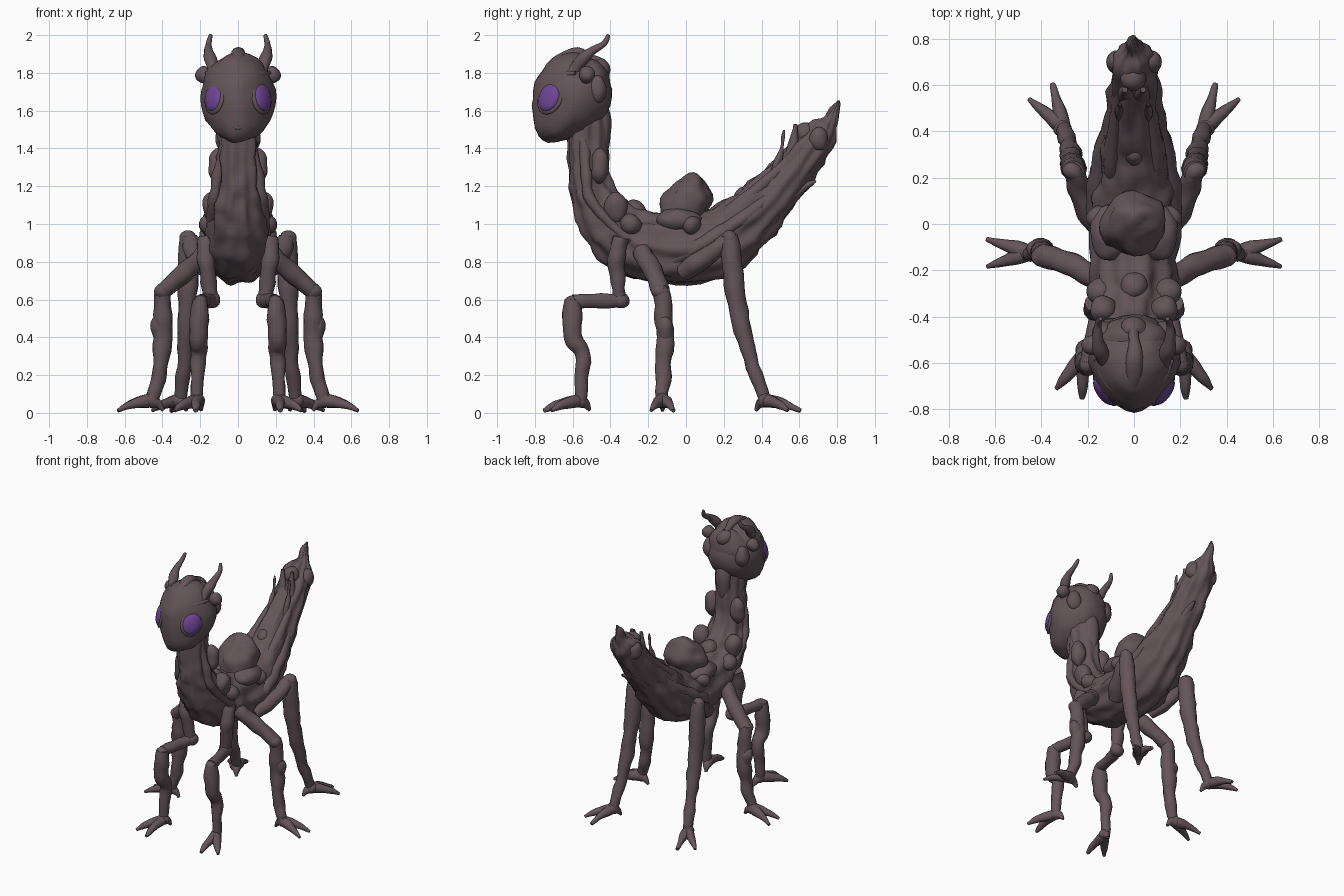
import bpy, bmesh, math
from mathutils import Vector, Matrix, noise

cube = bpy.data.objects.get("Cube")
if cube:
    bpy.data.objects.remove(cube)


def make_material(name, rgb):
    mat = bpy.data.materials.new(name)
    mat.use_nodes = True
    mat.diffuse_color = (*rgb, 1)
    bsdf = next(n for n in mat.node_tree.nodes if n.type == 'BSDF_PRINCIPLED')
    bsdf.inputs["Base Color"].default_value = (*rgb, 1)
    return mat


HIDE = make_material("dusky brown hide", (.127, .09, .099))
PURPLE = make_material("purple eye", (.155, .06, .3))


def finish(bm, name, mat, mirror, lumps):
    """Roughen the surface a little, shade it and mirror it if paired."""
    bmesh.ops.recalc_face_normals(bm, faces=bm.faces)
    bm.normal_update()
    offsets = [v.normal * noise.noise(v.co * 13) * lumps for v in bm.verts]
    for vert, offset in zip(bm.verts, offsets):
        vert.co += offset
    mesh = bpy.data.meshes.new(name)
    bm.to_mesh(mesh)
    bm.free()
    mesh.materials.append(mat)
    obj = bpy.data.objects.new(name, mesh)
    bpy.context.collection.objects.link(obj)
    if mirror:
        obj.modifiers.new("Mirror", 'MIRROR').use_mirror_merge = False
    bpy.ops.object.select_all(action='DESELECT')
    obj.select_set(True)
    bpy.context.view_layer.objects.active = obj
    bpy.ops.object.shade_smooth_by_angle(angle=math.radians(50))


def spline(before, start, end, after, t):
    """Point on a smooth curve from start to end."""
    leave, arrive = (end - before) / 2, (after - start) / 2
    bend = 3 * (end - start) - 2 * leave - arrive
    settle = 2 * (start - end) + leave + arrive
    return start + t * (leave + t * (bend + t * settle))


def limb(name, points, width=.045, taper=0, bulge=0, ridge=0,
         mirror=True, sides=14, steps=6, lumps=.012):
    """Loft a tube along points; a fourth value in a point overrides the width."""
    pts = [Vector(p if len(p) == 4 else (*p, width)) for p in points]
    pts = [2 * pts[0] - pts[1]] + pts + [2 * pts[-1] - pts[-2]]
    path = []
    for i in range(1, len(pts) - 2):
        path += [spline(*pts[i - 1:i + 3], k / steps) for k in range(steps)]
    path.append(pts[-2])
    centres = [p.to_3d() for p in path]
    final = len(path) - 1
    bm, loops, side, last = bmesh.new(), [], None, None
    for i, centre in enumerate(centres):
        t = i / final
        radius = path[i].w * (1 - taper * t) * (1 + bulge * math.sin(math.pi * math.sqrt(t)))
        aim = (centres[min(i + 1, final)] - centres[max(i - 1, 0)]).normalized()
        if last is None:
            side = Vector((1, 0, 0)) if abs(aim.x) < .8 else Vector((0, 1, 0))
        else:
            side = last.rotation_difference(aim) @ side
        side = (side - aim * side.dot(aim)).normalized()
        up, last = aim.cross(side), aim
        ring = []
        for k in range(sides):
            a = math.tau * k / sides
            r = radius * (1 + ridge * math.cos(a * 10))
            ring.append(bm.verts.new(centre + r * (side * math.cos(a) + up * math.sin(a))))
        loops.append(ring)
    for low, high in zip(loops, loops[1:]):
        for k in range(sides):
            bm.faces.new((low[k - 1], low[k], high[k], high[k - 1]))
    bm.faces.new(loops[0])
    bm.faces.new(loops[-1])
    finish(bm, name, HIDE, mirror, lumps)


def blob(name, centre, radii, mirror=True, turn=(0, 0, 0), mat=HIDE,
         lumps=.012, lean=0, chin=0, snout=0):
    """An ellipsoid, turned, leaning back, or drawn to a chin and narrow snout."""
    bm = bmesh.new()
    bmesh.ops.create_uvsphere(bm, u_segments=28, v_segments=18, radius=1)
    for vert in bm.verts:
        drop = min(vert.co.z, 0)
        vert.co.x *= 1 + snout * min(vert.co.y, 0)
        vert.co = Vector(radii) * vert.co
        vert.co.y += lean * vert.co.z - chin * drop * drop
    for axis, angle in zip("XYZ", turn):
        bm.transform(Matrix.Rotation(math.radians(angle), 4, axis))
    bm.transform(Matrix.Translation(centre))
    finish(bm, name, mat, mirror, lumps)


def knob(name, centre, size=.05, tall=1, mirror=True):
    """A rounded growth on the hide."""
    blob(name, centre, (size, size, size * tall), mirror)


def foot(name, ankle, heading):
    """Two splayed toes and a short spur about an ankle joint."""
    ankle = Vector(ankle)
    knob(name + "_ankle", ankle, .04)
    for part, turn, reach in (("inner_toe", -.32, .19), ("outer_toe", .32, .19),
                              ("spur", math.pi, .06)):
        a = heading + turn
        step = reach * Vector((math.cos(a), math.sin(a), 0))
        tip = ankle + step
        tip.z = .012
        knuckle = ankle + step * .6
        knuckle.z = .045
        limb(name + "_" + part, [ankle, knuckle, tip], width=.032, taper=.7, bulge=.25,
             sides=10, lumps=.006)


# Neck, trunk and tail in one ribbed sweep
limb("body", [
    (0, -.53, 1.6, .1), (0, -.51, 1.25, .11), (0, -.46, 1.08, .135), (0, -.36, .95, .165),
    (0, -.2, .88, .18), (0, .1, .88, .185), (0, .3, 1, .16), (0, .5, 1.2, .12),
    (0, .7, 1.46, .09), (0, .76, 1.55, .04), (0, .81, 1.66, .01),
], ridge=.045, mirror=False, sides=60, lumps=.025)

# Head with a narrow chin, and lips
blob("head", (0, -.6, 1.67), (.2, .21, .235), mirror=False, chin=.1, snout=.25)
limb("lips", [(-.08, -.74, 1.55), (0, -.79, 1.51), (.08, -.74, 1.55)],
     width=.012, mirror=False, lumps=0)
blob("skull_back", (0, -.5, 1.74), (.15, .1, .14), mirror=False)

# Eyes within lids
tilt = (-14, 22, 48)
blob("eyelid", (.124, -.718, 1.67), (.08, .022, .094), turn=tilt, lumps=0)
blob("eye", (.13, -.724, 1.67), (.066, .028, .076), turn=tilt, mat=PURPLE, lumps=0)

# Horns, brows, ears and crest
limb("horn", [(.13, -.6, 1.8), (.15, -.52, 1.9), (.155, -.44, 1.95), (.145, -.41, 2)],
     width=.033, taper=.8, bulge=.1)
limb("brow", [(.04, -.74, 1.78), (.11, -.69, 1.79), (.17, -.58, 1.8)], width=.016, bulge=.2)
knob("ear", (.18, -.53, 1.79), .045)
knob("cheek", (.13, -.47, 1.71), tall=1.5)
limb("head_crest", [(0, -.75, 1.79), (0, -.6, 1.9), (0, -.46, 1.86)],
     width=.025, bulge=.4, mirror=False)
knob("nape_knob", (0, -.46, 1.82), .06, mirror=False)
knob("nape_ridge", (0, -.45, 1.52), .055, tall=3, mirror=False)

# Growths along neck, back and rump
knob("neck_lobe", (.105, -.455, 1.31), tall=2)
knob("shoulder_lobe", (.13, -.37, 1.09), .06, tall=1.4)
knob("back_knob", (0, -.27, 1.07), .058, mirror=False)
knob("back_side_knob", (.14, -.29, 1), .058)
blob("hump", (0, 0, 1.1), (.14, .125, .165), mirror=False, lean=.25, lumps=.03)
blob("hump_flank", (.1, -.04, 1.02), (.09, .12, .065))
knob("flank_knob", (.155, .03, .99))
knob("rump_knob", (0, .3, 1.145), mirror=False)

# Sinews on throat, flank and tail
limb("throat_sinew", [(.06, -.54, 1.5), (.1, -.53, 1.3), (.13, -.5, 1.12), (.16, -.3, .9)],
     width=.022, bulge=.4)
limb("flank_sinew", [(.11, -.12, .78), (.165, .1, .9), (.13, .34, 1.06), (.08, .5, 1.2)],
     width=.025, bulge=.7)
limb("tail_sinew", [(.1, .2, 1.04), (.085, .4, 1.2), (.06, .58, 1.38)], width=.022, bulge=.6)

# Tail spines and knobs
limb("tail_spine", [(.06, .44, 1.2), (.06, .5, 1.37), (.06, .52, 1.5)], width=.03, taper=.75)
limb("tail_under_spine", [(.045, .5, 1.1), (.045, .6, 1.18), (.045, .69, 1.23)],
     width=.04, taper=.75)
limb("tail_barb", [(.03, .56, 1.36), (.04, .58, 1.53)], width=.045, taper=.7)
knob("tail_knob", (.07, .7, 1.45), tall=1.3)
knob("tail_top_knob", (0, .63, 1.48), .058, mirror=False)

# Front legs, bent forward at elbow and wrist
limb("front_thigh", [(.17, -.34, .93), (.17, -.37, .8), (.14, -.35, .58)], taper=.2, bulge=.1)
knob("front_elbow", (.14, -.35, .6), .045)
limb("front_forearm", [(.14, -.34, .6), (.18, -.5, .59), (.2, -.6, .59)], width=.038)
knob("front_wrist", (.2, -.6, .58), .042)
limb("front_shin", [(.2, -.6, .6), (.21, -.595, .4), (.21, -.55, .3), (.22, -.56, .06)],
     width=.04, taper=.2, bulge=.3)
foot("front", (.215, -.565, .065), heading=-1.2)

# Middle legs, spread sideways
limb("middle_thigh", [(.15, -.24, .86), (.26, -.18, .76), (.4, -.13, .64)], bulge=.2)
knob("middle_knee", (.4, -.135, .64), .045)
limb("middle_shin", [(.4, -.13, .66), (.4, -.11, .4), (.42, -.12, .2), (.45, -.13, .06)],
     width=.04, taper=.2, bulge=.3)
knob("middle_calf_knob", (.42, -.11, .45), .045, tall=1.6)
foot("middle", (.455, -.125, .065), heading=0)

# Hind legs, with high knees
limb("hind_thigh", [(.15, -.02, .74), (.22, .1, .82), (.265, .24, .93)], bulge=.2, taper=.1)
knob("hind_knee", (.265, .23, .92), .045)
limb("hind_shin", [(.26, .23, .94), (.265, .26, .63), (.28, .325, .34), (.3, .42, .06)],
     taper=.3, bulge=.3)
foot("hind", (.305, .42, .065), heading=1)
